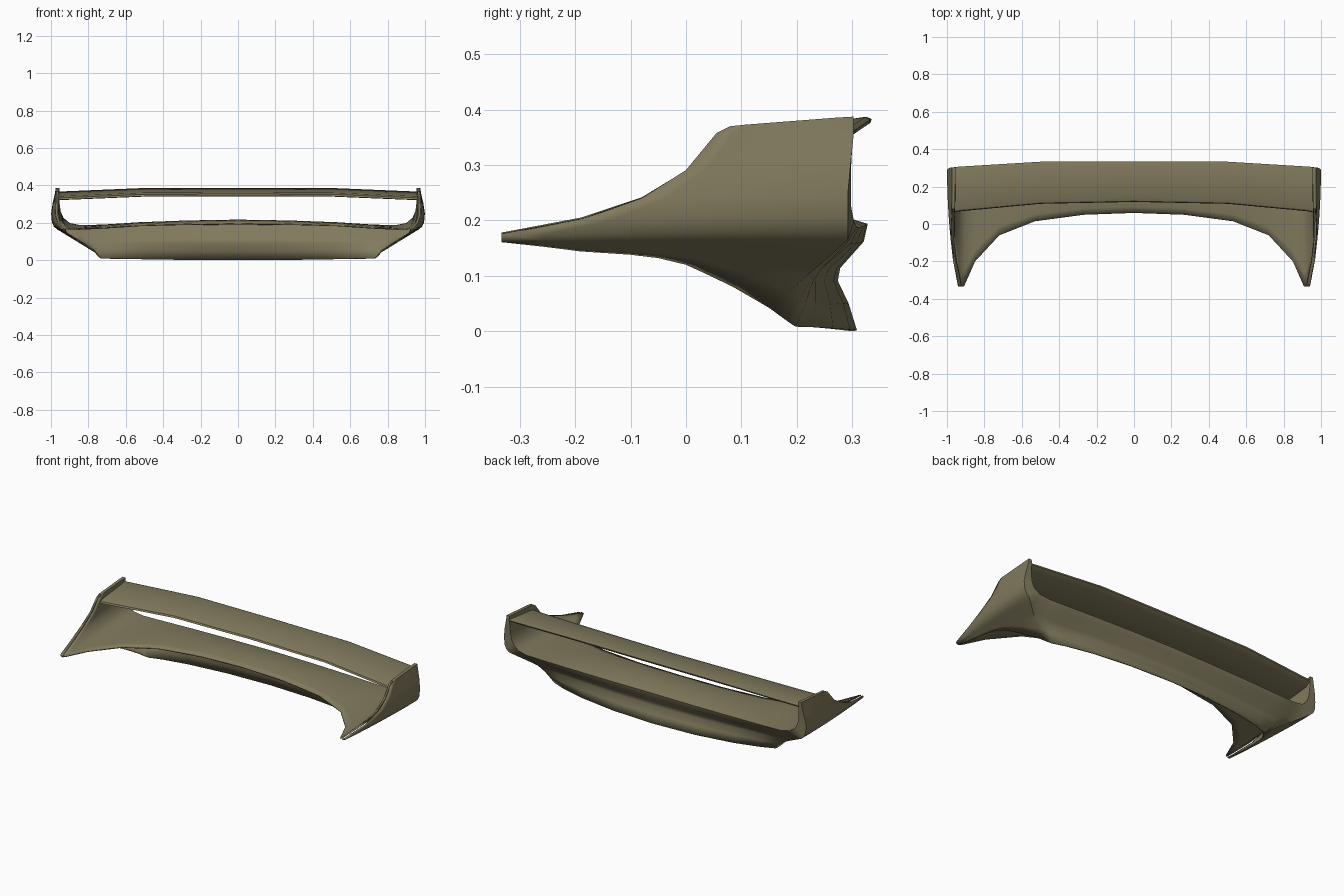
import bpy, bmesh
from mathutils import Vector

if "Cube" in bpy.data.objects:
    bpy.data.objects.remove(bpy.data.objects["Cube"], do_unlink=True)

paint = bpy.data.materials.new("olive_tan")
paint.use_nodes = True
paint.diffuse_color = (0.22, 0.195, 0.11, 1)
paint.node_tree.nodes["Principled BSDF"].inputs["Base Color"].default_value = paint.diffuse_color


def grid(bm, rows):
    """Skin a list of equal-length point rows, return the vertex rows."""
    vs = [[bm.verts.new(p) for p in row] for row in rows]
    for a, b in zip(vs, vs[1:]):
        for i in range(len(a) - 1):
            bm.faces.new((a[i], a[i + 1], b[i + 1], b[i]))
    return vs


def finish(bm, name, thickness=0):
    bmesh.ops.remove_doubles(bm, verts=bm.verts, dist=0.0005)
    bmesh.ops.recalc_face_normals(bm, faces=bm.faces)
    mesh = bpy.data.meshes.new(name)
    bm.to_mesh(mesh)
    bm.free()
    mesh.materials.append(paint)
    ob = bpy.data.objects.new(name, mesh)
    bpy.context.collection.objects.link(ob)
    mirror = ob.modifiers.new("mirror", 'MIRROR')
    mirror.use_clip = True
    if thickness:
        solid = ob.modifiers.new("thickness", 'SOLIDIFY')
        solid.thickness = thickness
        solid.offset = 0
    bpy.ops.object.select_all(action='DESELECT')
    ob.select_set(True)
    bpy.context.view_layer.objects.active = ob
    bpy.ops.object.shade_smooth_by_angle(angle=0.7)
    return ob


def strip(front, rear, bump, bow, t):
    """Point on a front-to-rear strip, humped in z or bowed outward in x."""
    p = Vector(front).lerp(Vector(rear), t)
    if bow:
        p.x = front[0] + (rear[0] - front[0]) * (1 - (1 - t) ** 2)
    p.z += bump * 4 * t * (1 - t)
    return p


COLS = 8
# Deck: front point, rear point, hump
deck = [
    ((0, .06, .195), (0, .325, .192), .02),
    ((.27, .05, .192), (.27, .323, .19), .018),
    ((.53, .015, .185), (.53, .317, .188), .013),
    ((.72, -.06, .172), (.72, .31, .186), .006),
    ((.85, -.2, .166), (.84, .305, .186), 0),
]
# Endplate: inner face rising from the front tip
inner = [
    ((.91, -.333, .168), (.90, .30, .197), 0),
    ((.922, -.333, .175), (.935, .295, .225), 0),
    ((.95, -.19, .202), (.95, .295, .26), 0),
    ((.962, -.08, .24), (.955, .295, .29), 0),
    ((.963, 0, .29), (.957, .297, .325), 0),
    ((.96, .055, .357), (.957, .3, .362), 0),
    ((.96, .08, .368), (.957, .3, .385), 0),
]
# Endplate: outer face falling back to the tip and the lower edge
outer = [
    ((.972, .08, .368), (.972, .3, .385), 0),
    ((.972, .055, .357), (.976, .3, .355), 0),
    ((.976, 0, .29), (.988, .295, .305), 0),
    ((.977, -.08, .24), (.996, .29, .25), 0),
    ((.965, -.19, .202), (.992, .29, .205), 0),
    ((.938, -.333, .175), (.982, .29, .182), 0),
    ((.936, -.333, .167), (.965, .29, .167), 0),
]

bm = bmesh.new()
rows = [[strip(*s, s in outer, i / COLS) for i in range(COLS + 1)] for s in deck + inner + outer]
vs = grid(bm, rows)
# Close the endplate's rear edge
n = len(inner)
ends = [r[-1] for r in vs[len(deck):]]
for k in range(n - 1):
    a, b, c, d = ends[k], ends[k + 1], ends[2 * n - 2 - k], ends[2 * n - 1 - k]
    bm.faces.new((a, b, c, d))

# Skirt: hangs from the deck's rear lip, then wraps forward to the tip
tops = [r[-1] for r in rows[:len(deck)]] + [rows[len(deck)][-1]]
tops += [rows[-1][i] for i in range(COLS, -1, -1)]
bottoms = [
    (0, .305, .001), (.27, .293, .002), (.5, .262, .005), (.65, .225, .008),
    (.73, .195, .01), (.745, .18, .022), (.765, .15, .045), (.815, .085, .083),
    (.855, .035, .107), (.88, 0, .123), (.9, -.05, .135), (.91, -.1, .141),
    (.917, -.19, .147), (.92, -.26, .156), (.922, -.333, .164)]
depths = [.044, .044, .042, .034, .02, .008]
levels = [(0, 0), (.15, .1), (.4, .95), (.53, 1), (.75, .45), (1, 0)]
skirt = []
for k, (top, low) in enumerate(zip(tops, bottoms)):
    depth = depths[k] if k < len(depths) else 0
    skirt.append([top.lerp(Vector(low), t) - Vector((0, depth * w, 0)) for t, w in levels])
grid(bm, skirt)
finish(bm, "deck_with_endplates", 0.007)

# Upper wing blade: one section carried along its span
section = [(.118, .343), (.122, .353), (.145, .362), (.325, .387),
           (.335, .383), (.333, .376), (.302, .356), (.15, .341)]
stations = [(0, 0, 0, 0), (.5, -.01, -.002, -.001), (.93, -.05, -.028, -.019), (.962, -.056, -.031, -.02)]
bm = bmesh.new()
wing = []
for x, dfront, drear, dz in stations:
    row = []
    for y, z in section + section[:1]:
        f = (y - .118) / .217
        row.append((x, y + dfront * (1 - f) + drear * f, z + dz))
    wing.append(row)
vs = grid(bm, wing)
bm.faces.new(vs[-1][:-1])
finish(bm, "upper_wing")
